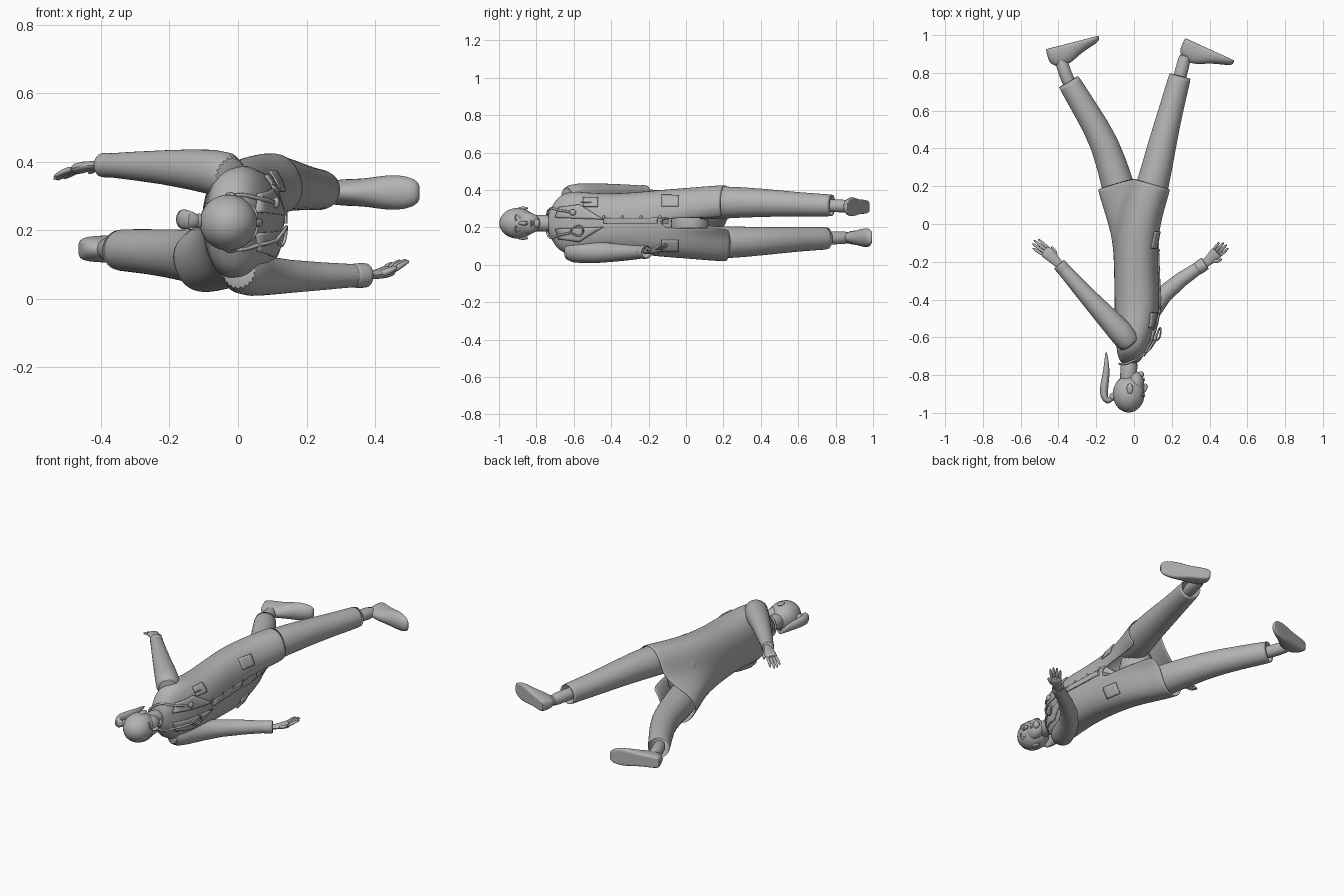
import bpy, bmesh, math
from mathutils import Vector as V
from mathutils.bvhtree import BVHTree

if "Cube" in bpy.data.objects:
    bpy.data.objects.remove(bpy.data.objects["Cube"])

grey = bpy.data.materials.new("plain_grey")
grey.use_nodes = True
grey.diffuse_color = (0.45, 0.45, 0.45, 1)
grey.node_tree.nodes["Principled BSDF"].inputs["Base Color"].default_value = (0.45, 0.45, 0.45, 1)
MID = 0.222  # height of the body's symmetry plane


def finish(name, bm, subdiv=0, thick=0, angle=50):
    bmesh.ops.recalc_face_normals(bm, faces=bm.faces)
    mesh = bpy.data.meshes.new(name)
    bm.to_mesh(mesh)
    bm.free()
    obj = bpy.data.objects.new(name, mesh)
    bpy.context.collection.objects.link(obj)
    mesh.materials.append(grey)
    bpy.ops.object.select_all(action='DESELECT')
    obj.select_set(True)
    bpy.context.view_layer.objects.active = obj
    bpy.ops.object.shade_smooth_by_angle(angle=math.radians(angle))
    if thick:
        mod = obj.modifiers.new("thickness", 'SOLIDIFY')
        mod.thickness, mod.offset = thick, 0 if thick > 0.007 else -1
    if subdiv:
        mod = obj.modifiers.new("smooth", 'SUBSURF')
        mod.levels = mod.render_levels = subdiv
    return obj


def loft(name, rings, caps=(True, True), skip=None, **kw):
    bm = bmesh.new()
    rows = [[bm.verts.new(p) for p in r] for r in rings]
    n = len(rows[0])
    for i in range(len(rows) - 1):
        for j in range(n):
            k = (j + 1) % n
            if not (skip and skip(i, j)):
                bm.faces.new((rows[i][j], rows[i][k], rows[i + 1][k], rows[i + 1][j]))
    for row, cap in zip((rows[0], rows[-1]), caps):
        if cap:
            bm.faces.new(row)
    return finish(name, bm, **kw)


def tube(name, path, radii, flat=1, sides=12, **kw):
    """Round tube; flat squashes it along its up direction."""
    pts = [V(p) for p in path]
    rings = []
    for i, p in enumerate(pts):
        t = (pts[min(i + 1, len(pts) - 1)] - pts[max(i - 1, 0)]).normalized()
        side = t.cross(V((0, 0, 1))).normalized()
        up = side.cross(t)
        r = radii[i]
        rings.append([p + side * r * math.cos(a) + up * r * flat * math.sin(a)
                      for a in (math.tau * j / sides for j in range(sides))])
    kw.setdefault("subdiv", 1)
    return loft(name, rings, **kw)


def ball(name, centre, size, seg=32):
    bm = bmesh.new()
    bmesh.ops.create_uvsphere(bm, u_segments=seg, v_segments=seg // 2, radius=1)
    for v in bm.verts:
        v.co = V(a * b + c for a, b, c in zip(v.co, size, centre))
    return finish(name, bm)


def cord(name, pts, radius):
    data = bpy.data.curves.new(name, 'CURVE')
    data.dimensions, data.bevel_depth, data.bevel_resolution = '3D', radius, 2
    sp = data.splines.new('BEZIER')
    sp.bezier_points.add(len(pts) - 1)
    for b, p in zip(sp.bezier_points, pts):
        b.co = p
        b.handle_left_type = b.handle_right_type = 'AUTO'
    data.materials.append(grey)
    bpy.context.collection.objects.link(bpy.data.objects.new(name, data))


# Coat: rings from collar to hem; the skirt halves swing with the legs
def coat_ring(y, xc, hx, hz, swing, n=64):
    ring = []
    for j in range(n):
        a = math.tau * j / n
        c, s = math.cos(a), math.sin(a)
        dx = hx * math.copysign(abs(c) ** 0.85, c)
        dz = hz * math.copysign(abs(s) ** 0.85, s)
        k = swing * math.tanh(dz / 0.06)
        ring.append((xc + dx + 0.1 * k, y - 0.3 * k * dx, MID + dz))
    return ring


COAT = [(-0.74, -0.022, 0.046, 0.055, 0), (-0.715, -0.02, 0.058, 0.09, 0),
        (-0.685, -0.015, 0.075, 0.145, 0), (-0.62, 0, 0.095, 0.172, 0),
        (-0.52, 0.01, 0.112, 0.163, 0), (-0.42, 0.018, 0.12, 0.158, 0),
        (-0.28, 0.012, 0.117, 0.163, 0), (-0.12, 0.008, 0.115, 0.18, 0.05),
        (0, 0.003, 0.117, 0.188, 0.3), (0.1, 0, 0.114, 0.197, 0.62),
        (0.215, 0, 0.11, 0.205, 1)]
coat = loft("coat", [coat_ring(*c) for c in COAT], caps=(True, False),
            skip=lambda i, j: i >= 7 and j in (0, 63), subdiv=1, thick=0.006)
bm = bmesh.new()
bm.from_mesh(coat.data)
bvh = BVHTree.FromBMesh(bm)
bm.free()


def on_front(y, z, lift=0.005):
    hit = bvh.ray_cast(V((1, y, z)), V((-1, 0, 0)))[0]
    return V((hit.x + lift if hit else 0, y, z))


def patch(name, corners, n=6):
    """Thin plate laid on the coat front, corners given as (y, z)."""
    a, b, c, d = [V(p) for p in corners]
    bm = bmesh.new()
    grid = []
    for i in range(n + 1):
        l, r = a.lerp(d, i / n), b.lerp(c, i / n)
        grid.append([bm.verts.new(on_front(*l.lerp(r, j / n))) for j in range(n + 1)])
    for i in range(n):
        for j in range(n):
            bm.faces.new((grid[i][j], grid[i][j + 1], grid[i + 1][j + 1], grid[i + 1][j]))
    finish(name, bm, thick=0.008)


# Coat details: lapels, front flap, pockets, pen, buttons
for s, side in ((1, "left"), (-1, "right")):
    lap = [(-0.7, 0.03), (-0.68, 0.085), (-0.57, 0.1), (-0.44, 0.02)]
    patch(side + "_lapel", [(y, MID + s * z) for y, z in lap])
    box = [(-0.13, 0.09), (-0.13, 0.15), (-0.04, 0.15), (-0.04, 0.09)]
    patch(side + "_hip_pocket", [(y, MID + s * z) for y, z in box])
patch("breast_pocket", [(-0.55, 0.31), (-0.55, 0.36), (-0.47, 0.36), (-0.47, 0.31)])
patch("front_flap", [(-0.44, 0.22), (-0.44, 0.25), (-0.1, 0.25), (-0.1, 0.22)])
tube("pen", [on_front(-0.57, 0.335, 0.012), on_front(-0.5, 0.335, 0.012)], (0.005, 0.005), sides=8)
for i in range(4):
    ball("button", on_front(-0.44 + 0.1 * i, 0.255, 0.008), (0.004, 0.008, 0.008), 12)

# Stethoscope: hung round the neck, with chest piece and ear loop
cord("stethoscope_tube", [on_front(-0.61, 0.28, 0.014), on_front(-0.67, 0.29, 0.012),
     (-0.03, -0.735, 0.292), (-0.078, -0.74, MID), (-0.03, -0.735, 0.152),
     on_front(-0.67, 0.16, 0.012), on_front(-0.62, 0.17, 0.02)], 0.006)
ball("chest_piece", on_front(-0.605, 0.28, 0.016), (0.01, 0.017, 0.017), 16)
cord("ear_loop", [on_front(-0.62, 0.17, 0.02), on_front(-0.6, 0.2, 0.035),
     on_front(-0.56, 0.205, 0.03), on_front(-0.56, 0.16, 0.025), on_front(-0.62, 0.17, 0.02)], 0.005)

# Legs: trousers, ankles and shoes
ball("hips", (0, 0.02, MID), (0.09, 0.1, 0.15))


def shoe(name, heel, along, z):
    u = V((*along, 0)).normalized()
    n = V((u.y, -u.x, 0))
    if n.y > 0:
        n = -n
    rings = []
    for s, h, w in [(0, 0.06, 0.02), (0.008, 0.085, 0.034), (0.05, 0.115, 0.04),
                    (0.115, 0.105, 0.04), (0.16, 0.075, 0.048), (0.22, 0.052, 0.054),
                    (0.275, 0.035, 0.042), (0.29, 0.02, 0.02)]:
        ring = []
        for j in range(20):
            a = math.tau * j / 20
            c, q = math.cos(a), math.sin(a)
            up = h * (0.2 + 0.8 * q) if q > 0 else h * 0.2 * (1 - min(1, -q * 2))
            ring.append(V((*heel, z)) + u * s + n * up + V((0, 0, w * c)))
        rings.append(ring)
    loft(name, rings, subdiv=1)


tube("left_trouser", [(0.03, -0.02, 0.325), (0.1, 0.2, 0.335), (0.148, 0.42, 0.332),
     (0.2, 0.62, 0.322), (0.246, 0.79, 0.317)], (0.095, 0.088, 0.076, 0.064, 0.06),
     sides=20, caps=(True, False), thick=0.006)
tube("right_trouser", [(-0.02, -0.02, 0.12), (-0.085, 0.2, 0.118), (-0.15, 0.43, 0.127),
     (-0.26, 0.61, 0.138), (-0.35, 0.76, 0.142)], (0.095, 0.088, 0.076, 0.066, 0.062),
     sides=20, caps=(True, False), thick=0.006)
tube("left_ankle", [(0.22, 0.7, 0.318), (0.252, 0.81, 0.315), (0.275, 0.91, 0.312)], (0.04, 0.034, 0.038))
tube("right_ankle", [(-0.32, 0.7, 0.142), (-0.365, 0.79, 0.143), (-0.395, 0.9, 0.146)], (0.04, 0.034, 0.038))
shoe("left_shoe", (0.27, 0.985), (0.267, -0.122), 0.31)
shoe("right_shoe", (-0.468, 0.925), (0.285, 0.073), 0.145)


# Arms: sleeves, cuffs and hands with separate fingers
def arm(side, path, radii, palm, tip, forward):
    tube(side + "_sleeve", path, radii, sides=20, caps=(True, False), thick=0.006)
    wrist, palm, tip = V(path[-1]), V(palm), V(tip)
    back = (V(path[-2]) - wrist).normalized()
    tube(side + "_cuff", [wrist + back * 0.05, wrist + back * 0.02, wrist + back * -0.004],
         (0.036, 0.037, 0.036), sides=20, caps=(False, False), thick=0.006)
    d = tip - palm
    w = V(forward).normalized()
    knuckle = palm.lerp(tip, 0.25)
    tube(side + "_palm", [wrist + back * 0.03, wrist - back * 0.015, palm, knuckle],
         (0.024, 0.023, 0.036, 0.034), flat=0.5)
    for i, short in zip((-1.5, -0.5, 0.5, 1.5), (0.24, 0.06, 0, 0.1)):
        a = knuckle - d * 0.15 + w * 0.015 * i
        b = tip - d * short + w * 0.019 * i
        tube(side + "_finger", [a, a.lerp(b, 0.5) + V((0, 0, 0.004)), b],
             (0.0095, 0.009, 0.006), sides=8)
    a = wrist.lerp(palm, 0.5) + w * 0.015
    tube(side + "_thumb", [a, a + w * 0.022 + d * 0.2, a + w * 0.032 + d * 0.55],
         (0.013, 0.011, 0.007), sides=8)


arm("left", [(-0.01, -0.65, 0.355), (-0.06, -0.58, 0.37), (-0.21, -0.425, 0.385), (-0.395, -0.215, 0.39)],
    (0.066, 0.07, 0.05, 0.035), (-0.455, -0.155, 0.385), (-0.54, -0.09, 0.345), (0.7, 0.7, 0))
arm("right", [(-0.005, -0.65, 0.085), (0.03, -0.56, 0.07), (0.13, -0.37, 0.063), (0.375, -0.21, 0.068)],
    (0.066, 0.068, 0.048, 0.033), (0.43, -0.16, 0.075), (0.487, -0.1, 0.115), (0.7, -0.7, 0))

# Head, neck and face
tube("neck", [(-0.035, -0.86, MID), (-0.03, -0.8, MID), (-0.022, -0.7, MID)], (0.045, 0.042, 0.052), sides=20)
ball("skull", (-0.028, -0.9, MID), (0.084, 0.098, 0.082))
ball("jaw", (0.008, -0.846, MID), (0.046, 0.066, 0.058))
ball("chin", (0.036, -0.798, MID), (0.017, 0.018, 0.024), 16)
tube("nose", [(0.046, -0.9, MID), (0.058, -0.875, MID), (0.066, -0.858, MID), (0.052, -0.846, MID)],
     (0.007, 0.01, 0.014, 0.009), sides=10)
for z, r in ((0, 0.018), (0, 0.014)):
    ball("lip", (0.05, -0.828 + (0.009 if r < 0.016 else 0), MID), (0.008, 0.005, r), 16)
for s in (-1, 1):
    ball("eye", (0.04, -0.888, MID + s * 0.031), (0.012, 0.009, 0.014), 16)
    cord("eyebrow", [(0.056, -0.906, MID + s * 0.012), (0.051, -0.913, MID + s * 0.032),
                     (0.038, -0.906, MID + s * 0.05)], 0.004)
    ball("ear", (-0.022, -0.872, MID + s * 0.08), (0.017, 0.028, 0.009), 16)

# Hair: tied knot with a hanging tail
ball("hair_tie", (-0.115, -0.915, MID + 0.005), (0.016, 0.022, 0.022), 16)
tube("ponytail", [(-0.11, -0.92, 0.228), (-0.14, -0.945, 0.23), (-0.163, -0.91, 0.232),
     (-0.157, -0.85, 0.232), (-0.143, -0.77, 0.23), (-0.148, -0.67, 0.23)],
     (0.012, 0.022, 0.024, 0.023, 0.018, 0.004), flat=1.3)
